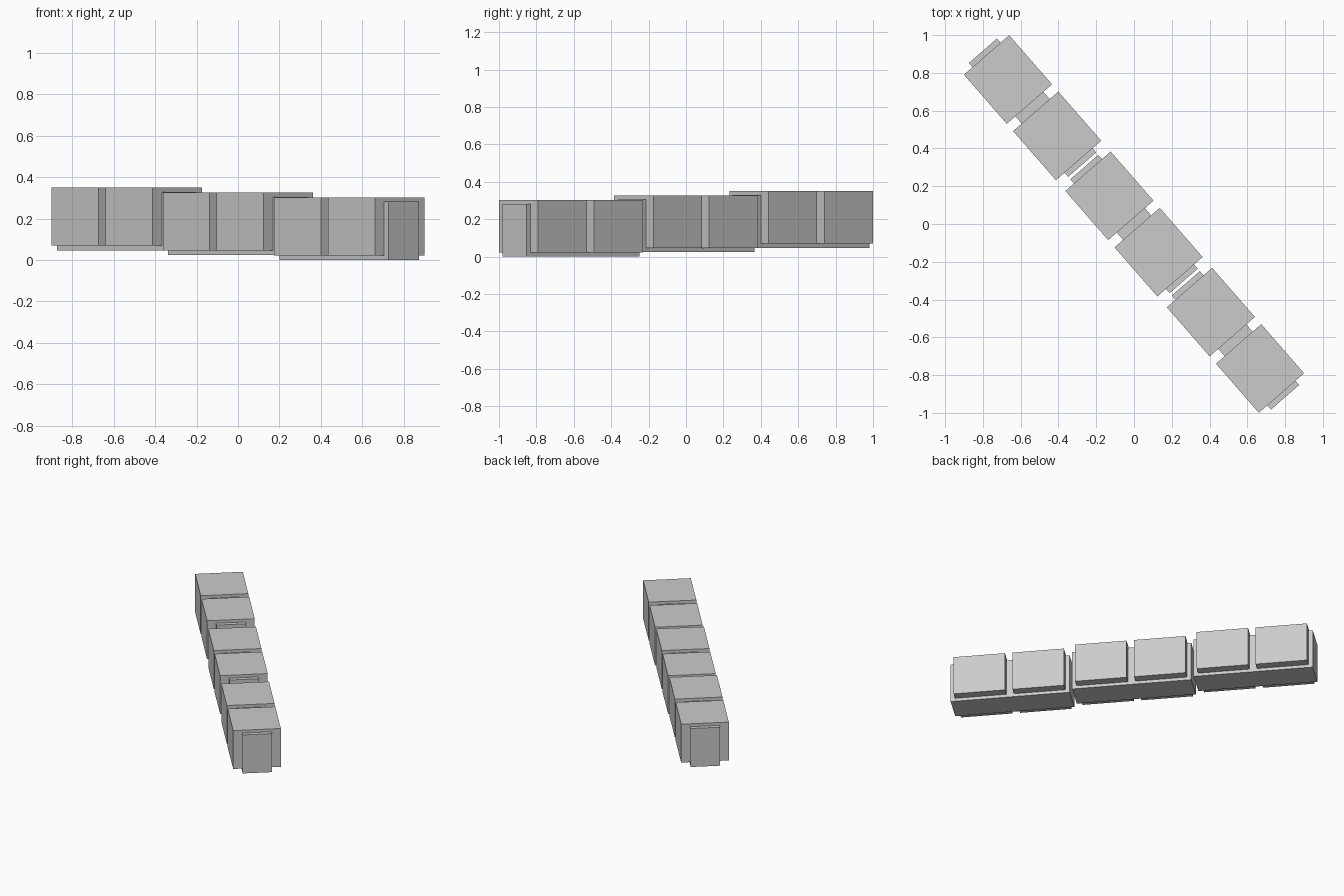
import bpy
from math import radians, cos, sin

if "Cube" in bpy.data.objects:
    bpy.data.objects.remove(bpy.data.objects["Cube"])

ANGLE = radians(-48.9)      # heading of the row in plan
SPACING = 0.817             # distance between units
RISE = 0.0235               # step up per unit


def box(name, along, z0, length, width, height):
    """Box centred on the row line, at a distance along it, standing at z0."""
    bpy.ops.mesh.primitive_cube_add(
        size=1,
        location=(along * cos(ANGLE), along * sin(ANGLE), z0 + height / 2),
        rotation=(0, 0, ANGLE))
    ob = bpy.context.object
    ob.name = name
    ob.scale = (length, width, height)
    return ob


for i, step in enumerate((1, 0, -1)):
    centre = step * SPACING
    base = i * RISE
    # narrow core running through the unit
    box(f"core_beam_{i + 1}", centre, base, 0.80, 0.197, 0.282)
    # two wider blocks, raised slightly above the core
    for side, label in ((1, "front"), (-1, "rear")):
        box(f"{label}_block_{i + 1}", centre + side * 0.198, base + 0.022,
            0.345, 0.318, 0.281)
